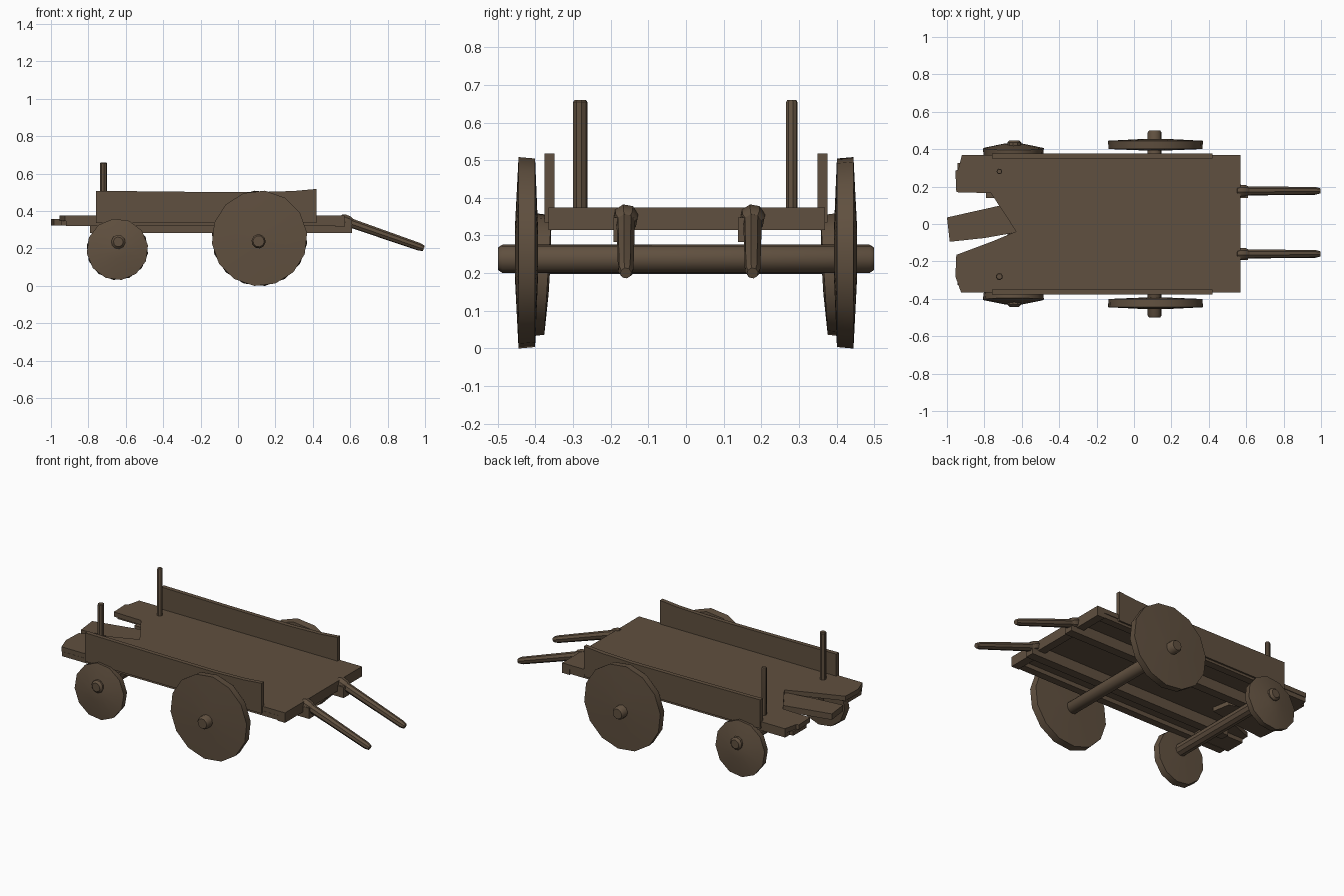
import bpy, bmesh, math
from mathutils import Vector

if "Cube" in bpy.data.objects:
    bpy.data.objects.remove(bpy.data.objects["Cube"])

wood = bpy.data.materials.new("dark_wood")
wood.diffuse_color = (0.117, 0.080, 0.050, 1)
wood.use_nodes = True
wood.node_tree.nodes["Principled BSDF"].inputs["Base Color"].default_value = wood.diffuse_color


def finish(name, bm, angle=35):
    bmesh.ops.recalc_face_normals(bm, faces=bm.faces)
    me = bpy.data.meshes.new(name)
    bm.to_mesh(me)
    bm.free()
    ob = bpy.data.objects.new(name, me)
    bpy.context.collection.objects.link(ob)
    me.materials.append(wood)
    bpy.ops.object.select_all(action='DESELECT')
    bpy.context.view_layer.objects.active = ob
    ob.select_set(True)
    bpy.ops.object.shade_smooth_by_angle(angle=math.radians(angle))
    return ob


def prism(name, pts, offset, axis=2):
    """Outline of 3D points pushed along one axis."""
    bm = bmesh.new()
    f = bm.faces.new([bm.verts.new(p) for p in pts])
    r = bmesh.ops.extrude_face_region(bm, geom=[f])
    for v in r["geom"]:
        if isinstance(v, bmesh.types.BMVert):
            v.co[axis] += offset
    return finish(name, bm)


def box(name, x0, x1, y0, y1, z0, z1):
    return prism(name, [(x0, y0, z0), (x1, y0, z0), (x1, y1, z0), (x0, y1, z0)], z1 - z0)


def lathe(name, rings, n, a, d, lean=0.0):
    """Solid of rings (distance, radius) along direction d from point a."""
    a, d = Vector(a), Vector(d).normalized()
    q = d.to_track_quat('Z', 'Y')
    bm = bmesh.new()
    loops = []
    for t, r in rings:
        loop = []
        for i in range(n):
            w = 2 * math.pi * (i + 0.25) / n
            p = a + q @ Vector((r * math.cos(w), r * math.sin(w), t))
            p.y += lean * (p.z - a.z)
            loop.append(bm.verts.new(p))
        loops.append(loop)
    for l0, l1 in zip(loops, loops[1:]):
        for i in range(n):
            j = (i + 1) % n
            bm.faces.new((l0[i], l0[j], l1[j], l1[i]))
    bm.faces.new(loops[0])
    bm.faces.new(loops[-1])
    return finish(name, bm)


# Deck with the broken, notched rear end
outline = [(0.57, 0.37), (-0.92, 0.37), (-0.94, 0.29), (-0.955, 0.285), (-0.95, 0.17),
           (-0.765, 0.165), (-0.63, -0.04), (-0.75, -0.09), (-0.95, -0.165),
           (-0.955, -0.28), (-0.925, -0.365), (0.57, -0.365)]
prism("deck", [(x, y, 0.347) for x, y in outline], 0.028)
prism("loose_rear_plank", [(x, y, 0.322) for x, y in
      [(-1.0, 0.035), (-0.71, 0.10), (-0.62, 0.07), (-0.60, -0.04), (-0.80, -0.075),
       (-0.985, -0.095)]], 0.036)

# Frame below the deck
box("front_crossbar", 0.52, 0.57, -0.365, 0.37, 0.315, 0.348)
for s, side in ((1, "left"), (-1, "right")):
    box(side + "_edge_rail", -0.92, 0.53, s * 0.32, s * 0.366, 0.32, 0.348)
    box(side + "_rear_underplank", -0.945, -0.70, s * 0.20, s * 0.325, 0.322, 0.348)
    box(side + "_long_beam", -0.79, 0.61, s * 0.165 - 0.027, s * 0.165 + 0.027, 0.283, 0.348)

    # Side boards with a slightly sagging top edge
    prism(side + "_side_board",
          [(x, s * 0.35, z) for x, z in [(-0.76, 0.335), (0.42, 0.335), (0.42, 0.518),
           (0.30, 0.507), (0.10, 0.501), (-0.30, 0.503), (-0.76, 0.508)]], s * 0.026, 1)

    # Rear upright posts
    r = 0.015 if s > 0 else 0.019
    lathe(side + "_post", [(0, r), (0.295, r), (0.30, r * 0.8)], 8,
          (-0.72, s * 0.281, 0.36), (0, 0, 1))

    # Pull handles with collars
    y = 0.177 if s > 0 else -0.16
    lathe(side + "_handle", [(0, 0.025), (0.06, 0.025), (0.45, 0.021), (0.475, 0.015)], 8,
          (0.545, y, 0.356), (0.437, 0, -0.152))
    lathe(side + "_handle_collar", [(0, 0.026), (0.015, 0.034), (0.05, 0.032), (0.065, 0.024)], 8,
          (0.548, y, 0.356), (0.437, 0, -0.152))

    # Solid disc wheels
    lathe(side + "_large_wheel", [(-0.032, 0.06), (-0.024, 0.252), (0.020, 0.256), (0.030, 0.06)],
          14, (0.115, s * 0.425, 0.254), (0, s, 0))
    lathe(side + "_small_wheel", [(-0.025, 0.05), (-0.020, 0.160), (0.018, 0.165), (0.042, 0.05)],
          12, (-0.645, s * 0.387, 0.195), (0, s, 0), lean=-s * 0.06)

# Axles
lathe("large_axle", [(0, 0.03), (0.012, 0.038), (0.988, 0.038), (1.0, 0.03)], 10,
      (0.11, -0.5, 0.238), (0, 1, 0))
lathe("small_axle", [(0, 0.026), (0.012, 0.038), (0.878, 0.038), (0.89, 0.026)], 10,
      (-0.64, -0.443, 0.235), (0, 1, 0))
